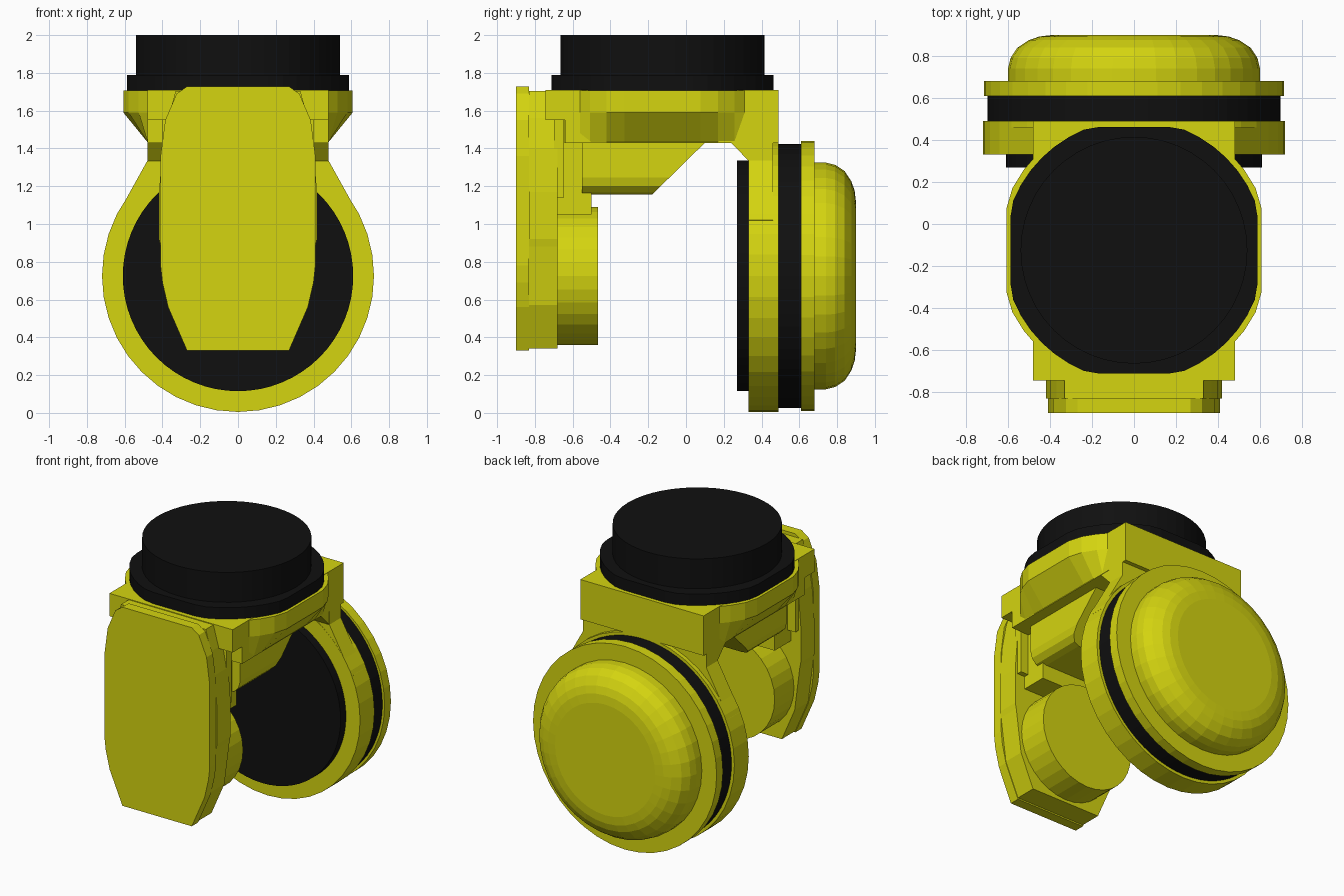
import bpy
import bmesh
from math import sin, cos, pi

if "Cube" in bpy.data.objects:
    bpy.data.objects.remove(bpy.data.objects["Cube"])


def material(name, color):
    m = bpy.data.materials.new(name)
    m.use_nodes = True
    m.diffuse_color = color
    m.node_tree.nodes["Principled BSDF"].inputs["Base Color"].default_value = color
    return m


YELLOW = material("yellow paint", (0.66, 0.66, 0.005, 1))
BLACK = material("black rubber", (0.005, 0.005, 0.005, 1))
WHEEL_Z = 0.725
MOUNT_Y = -0.125


def loft(name, rings, mat):
    """Solid skinned through rings with equal point counts, capped at both ends."""
    bm = bmesh.new()
    rows = [[bm.verts.new(p) for p in ring] for ring in rings]
    n = len(rows[0])
    for a, b in zip(rows, rows[1:]):
        for i in range(n):
            j = (i + 1) % n
            bm.faces.new((a[i], a[j], b[j], b[i]))
    bm.faces.new(rows[0])
    bm.faces.new(rows[-1])
    bmesh.ops.remove_doubles(bm, verts=bm.verts, dist=0.0005)
    bmesh.ops.recalc_face_normals(bm, faces=bm.faces)
    mesh = bpy.data.meshes.new(name)
    bm.to_mesh(mesh)
    bm.free()
    mesh.materials.append(mat)
    obj = bpy.data.objects.new(name, mesh)
    bpy.context.collection.objects.link(obj)
    return obj


def circle(r, n):
    return [(r * cos(2 * pi * i / n), r * sin(2 * pi * i / n)) for i in range(n)]


def clamp(v, lim):
    return max(-lim, min(lim, v))


def mirrored(half):
    """Close a right-hand outline across x = 0."""
    return half + [(-x, z) for x, z in reversed(half)]


def lathe_y(name, profile, mat, n=40):
    """Revolve (radius, y) pairs around the wheel axis."""
    rings = [[(x, y, WHEEL_Z + z) for x, z in circle(r, n)] for r, y in profile]
    return loft(name, rings, mat)


def slab_y(name, outline, y0, y1, mat):
    return loft(name, [[(x, y, z) for x, z in outline] for y in (y0, y1)], mat)


def slab_x(name, outline, w, mat):
    return loft(name, [[(x, y, z) for y, z in outline] for x in (-w, w)], mat)


def box(name, w, y0, y1, z0, z1, mat):
    return slab_x(name, [(y0, z0), (y1, z0), (y1, z1), (y0, z1)], w, mat)


# Top mount: round cap on a flange with four flats
loft("top_cap", [[(x, MOUNT_Y + y, z) for x, y in circle(0.54, 48)]
                 for z in (1.78, 2.0)], BLACK)
loft("top_flange", [[(clamp(x, 0.588), MOUNT_Y + clamp(y, 0.588), z)
                     for x, y in circle(0.622, 48)] for z in (1.70, 1.79)], BLACK)

# Mounting plate with rounded sides that slope in underneath
box("mount_plate", 0.48, -0.64, 0.49, 1.43, 1.71, YELLOW)
box("plate_front_lip", 0.48, -0.745, -0.56, 1.55, 1.71, YELLOW)
disc = circle(0.65, 40)
loft("plate_side_bulge", [[(clamp(x, lim), MOUNT_Y + clamp(y, 0.6), z) for x, y in disc]
                          for lim, z in ((0.478, 1.432), (0.607, 1.59), (0.607, 1.708))],
     YELLOW)

# Beam under the plate, with chamfered lower edges and a sloped back
beam = slab_x("under_beam", [(-0.55, 1.44), (-0.55, 1.155), (-0.18, 1.155), (0.11, 1.44)],
              0.40, YELLOW)
bm = bmesh.new()
bm.from_mesh(beam.data)
low = [e for e in bm.edges
       if all(v.co.z < 1.2 for v in e.verts) and abs(e.verts[0].co.x - e.verts[1].co.x) < 0.01]
bmesh.ops.bevel(bm, geom=low, offset=0.09, segments=3, affect='EDGES', profile=0.5)
bm.to_mesh(beam.data)
bm.free()

# Front arm: face panel, backing, neck and boss
panel = mirrored([(0.27, 0.33), (0.37, 0.56), (0.40, 0.69), (0.41, 0.78),
                  (0.41, 1.36), (0.385, 1.55), (0.325, 1.69), (0.27, 1.728)])
slab_y("arm_panel", panel, -0.90, -0.83, YELLOW)
backing = mirrored([(0.27, 0.34), (0.37, 0.57), (0.41, 0.88), (0.418, 0.92),
                    (0.418, 1.17), (0.40, 1.40), (0.37, 1.56), (0.33, 1.705)])
slab_y("arm_backing", backing, -0.83, -0.68, YELLOW)
box("arm_neck", 0.34, -0.70, -0.50, 1.05, 1.45, YELLOW)
box("arm_neck_web", 0.40, -0.70, -0.645, 1.14, 1.56, YELLOW)
lathe_y("arm_boss", [(0.365, -0.70), (0.365, -0.465)], YELLOW, 32)

# Rear hanger: teardrop neck and gusset under the plate
hanger = mirrored([(0.45, 0.8), (0.655, 1.02), (0.48, 1.335), (0.48, 1.44)])
slab_y("hanger_neck", hanger, 0.331, 0.46, YELLOW)
slab_x("hanger_gusset", [(0.235, 1.435), (0.34, 1.325), (0.40, 1.435)], 0.478, YELLOW)

# Rear wheel stack
lathe_y("inner_pad", [(0.61, 0.27), (0.61, 0.34)], BLACK, 64)
lathe_y("hanger_ring", [(0.72, 0.33), (0.72, 0.49)], YELLOW)
lathe_y("rubber_ring", [(0.698, 0.48), (0.698, 0.62)], BLACK, 64)
lathe_y("dome_flange", [(0.715, 0.61), (0.715, 0.68)], YELLOW)
lathe_y("dome_cover", [(0.60, 0.67), (0.60, 0.74), (0.588, 0.79), (0.555, 0.84),
                       (0.50, 0.876), (0.45, 0.893), (0.39, 0.90)], YELLOW, 36)
